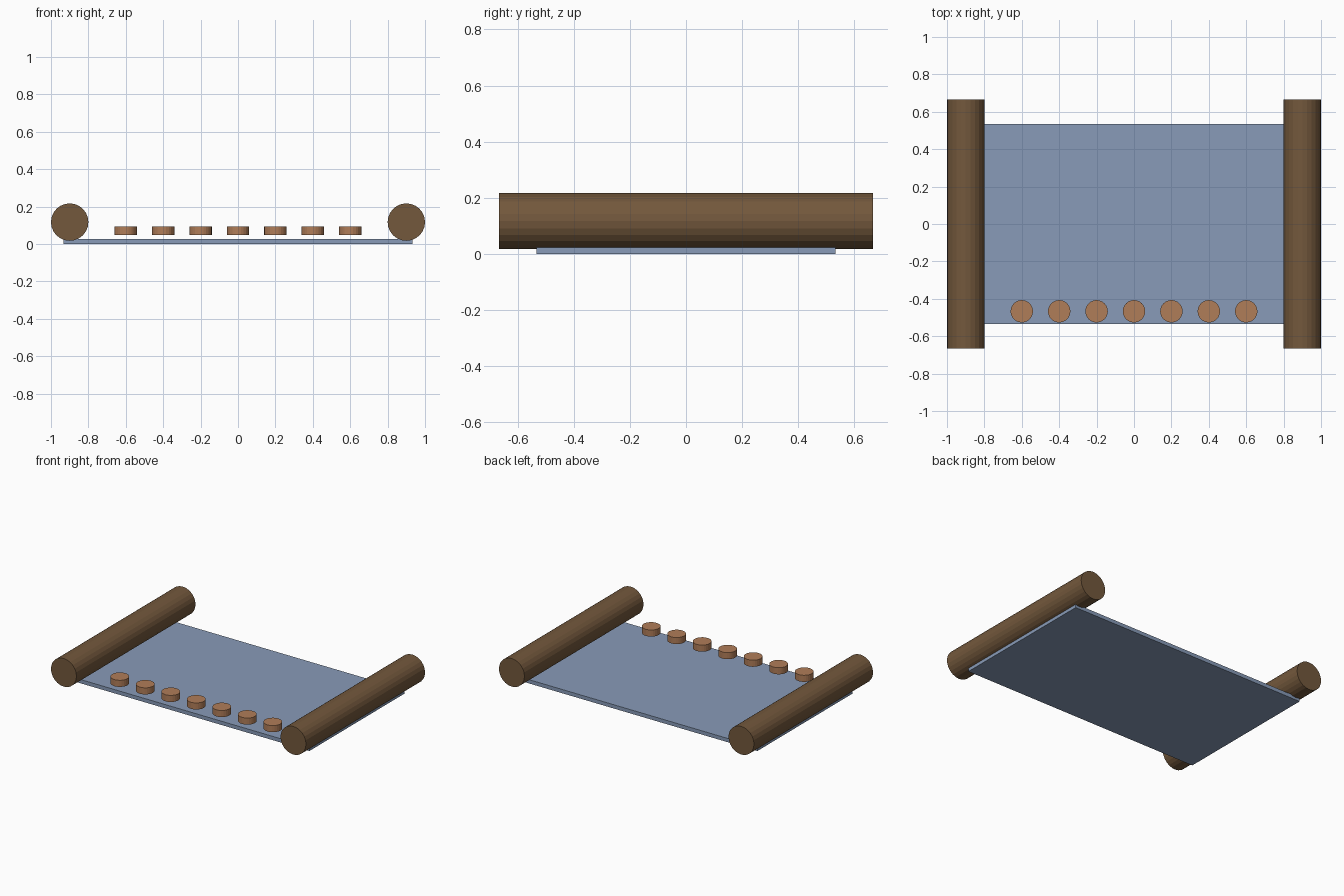
import bpy, math

if "Cube" in bpy.data.objects:
    bpy.data.objects.remove(bpy.data.objects["Cube"])


def material(name, rgb):
    """Flat material from 0-255 sRGB values."""
    def lin(c):
        c /= 255
        return c / 12.92 if c <= 0.04045 else ((c + 0.055) / 1.055) ** 2.4
    m = bpy.data.materials.new(name)
    m.diffuse_color = (*[lin(c) for c in rgb], 1)
    m.use_nodes = True
    m.node_tree.nodes["Principled BSDF"].inputs["Base Color"].default_value = m.diffuse_color
    return m


def finish(name, mat):
    ob = bpy.context.object
    ob.name = name
    ob.data.materials.append(mat)
    return ob


def cylinder(name, mat, radius, depth, loc, rot=(0, 0, 0)):
    bpy.ops.mesh.primitive_cylinder_add(vertices=24, radius=radius, depth=depth,
                                        location=loc, rotation=rot)
    return finish(name, mat)


blue = material("slate blue", (136, 155, 184))
dark_wood = material("dark wood", (115, 88, 60))
copper = material("copper brown", (176, 125, 88))

# Flat sheet stretched between the rollers
bpy.ops.mesh.primitive_cube_add(size=1, location=(0, 0, 0.0133))
sheet = finish("sheet", blue)
sheet.scale = (1.8667, 1.0667, 0.0267)

# Rollers along both sides
for side, x in (("left", -0.9), ("right", 0.9)):
    cylinder(side + "_roller", dark_wood, 0.1, 1.3333, (x, 0, 0.1167),
             (math.pi / 2, 0, 0))

# Row of discs hovering along the front edge
for i in range(7):
    cylinder(f"disc_{i + 1}", copper, 0.06, 0.0467,
             ((i - 3) * 0.2, -0.4667, 0.07))
